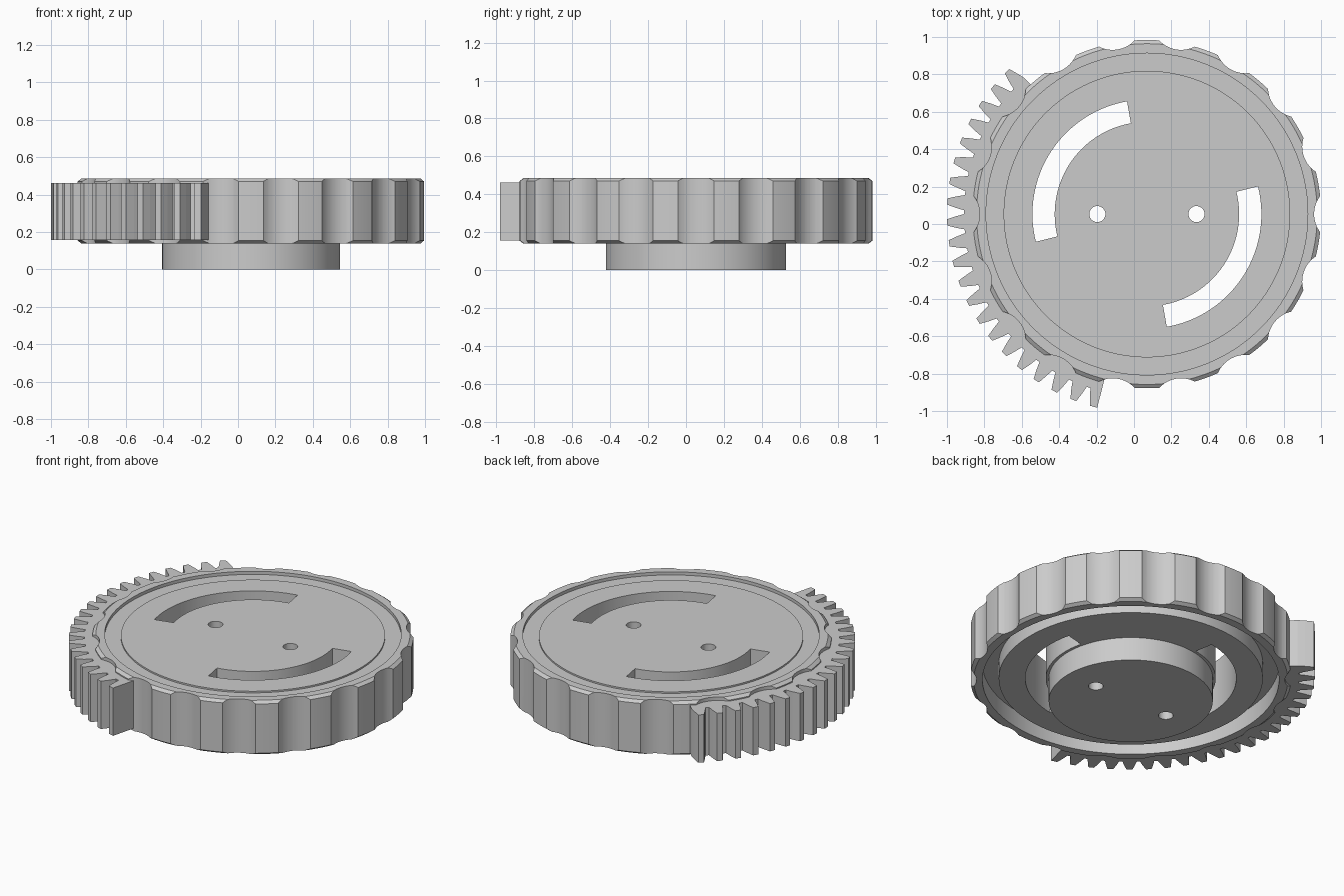
import bpy
import bmesh
from math import cos, sin, radians, pi
from mathutils import Matrix, Vector

if "Cube" in bpy.data.objects:
    bpy.data.objects.remove(bpy.data.objects["Cube"])

CENTRE = Vector((0.069, 0.053, 0))

grey = bpy.data.materials.new("plain_grey")
grey.use_nodes = True
colour = (0.6, 0.6, 0.6, 1)
grey.diffuse_color = colour
grey.node_tree.nodes["Principled BSDF"].inputs["Base Color"].default_value = colour


def polar(r, deg):
    return r * cos(radians(deg)), r * sin(radians(deg))


def finish(bm, name):
    bmesh.ops.remove_doubles(bm, verts=bm.verts, dist=1e-5)
    bmesh.ops.recalc_face_normals(bm, faces=bm.faces)
    mesh = bpy.data.meshes.new(name)
    bm.to_mesh(mesh)
    bm.free()
    mesh.materials.append(grey)
    obj = bpy.data.objects.new(name, mesh)
    obj.location = CENTRE
    bpy.context.collection.objects.link(obj)
    return obj


def lathe(name, profile, steps):
    bm = bmesh.new()
    verts = [bm.verts.new((r, 0, z)) for r, z in profile]
    edges = [bm.edges.new(pair) for pair in zip(verts, verts[1:])]
    bmesh.ops.spin(bm, geom=verts + edges, cent=(0, 0, 0), axis=(0, 0, 1),
                   angle=2 * pi, steps=steps, use_merge=True)
    return finish(bm, name)


def prism(bm, points, z0, z1):
    face = bm.faces.new([bm.verts.new((x, y, z0)) for x, y in points])
    new = bmesh.ops.extrude_face_region(bm, geom=[face])["geom"]
    top = [v for v in new if isinstance(v, bmesh.types.BMVert)]
    bmesh.ops.translate(bm, verts=top, vec=(0, 0, z1 - z0))


def cylinder(bm, r, x, y, segments):
    bmesh.ops.create_cone(bm, cap_ends=True, segments=segments, radius1=r, radius2=r,
                          depth=2, matrix=Matrix.Translation((x, y, 0)))


def cut(obj, cutter):
    bpy.context.view_layer.objects.active = obj
    mod = obj.modifiers.new("cut", 'BOOLEAN')
    mod.object = cutter
    mod.operation = 'DIFFERENCE'
    mod.solver = 'EXACT'
    bpy.ops.object.modifier_apply(modifier=mod.name)


def smooth(obj):
    bpy.ops.object.select_all(action='DESELECT')
    obj.select_set(True)
    bpy.context.view_layer.objects.active = obj
    bpy.ops.object.shade_smooth_by_angle(angle=radians(20))


# Wheel: chamfered rim, ring groove below, shallow stepped recess above
wheel = lathe("grip_wheel", [
    (0, 0.15), (0.766, 0.15), (0.766, 0.25), (0.86, 0.25), (0.86, 0.14),
    (0.911, 0.14), (0.931, 0.155), (0.931, 0.47), (0.911, 0.485),
    (0.86, 0.485), (0.86, 0.465), (0.766, 0.465), (0.766, 0.475), (0, 0.475)], 180)

# Hub below the wheel
hub = lathe("hub", [(0, 0), (0.476, 0), (0.476, 0.15), (0, 0.15)], 96)

# Finger scallops around the rim
bm = bmesh.new()
for i in range(18):
    cylinder(bm, 0.161, *polar(1.055, 20 * i), 64)
scallops = finish(bm, "scallop_cutter")

# Curved slots, repeated at half a turn
bm = bmesh.new()
for start in (100, 280):
    angles = [start + 94 * i / 40 for i in range(41)]
    outline = [polar(0.612, a) for a in angles] + [polar(0.493, a) for a in reversed(angles)]
    prism(bm, outline, -1, 1)
slots = finish(bm, "slot_cutter")

# Two pin holes
bm = bmesh.new()
for side in (-1, 1):
    cylinder(bm, 0.043, side * 0.265, 0, 32)
holes = finish(bm, "hole_cutter")

bpy.context.view_layer.update()
for cutter in (scallops, slots, holes):
    cut(wheel, cutter)
cut(hub, holes)
for cutter in (scallops, slots, holes):
    bpy.data.objects.remove(cutter)

# Gear sector: tapered teeth on a band, last tooth ending in a radial face
outline = []
for i in range(21):
    mid = 134.4 + 6 * i
    outline += [polar(r, mid + d) for r, d in
                ((0.978, -2.4), (1.02, -1.75), (1.069, -0.9))]
    if i < 20:
        outline += [polar(r, mid + d) for r, d in
                    ((1.069, 0.9), (1.02, 1.75), (0.978, 2.4))]
    else:
        outline.append(polar(1.069, mid + 1.2))
outline += [polar(0.88, 255.6 - 3.1 * i) for i in range(41)]
bm = bmesh.new()
prism(bm, outline, 0.157, 0.463)
finish(bm, "gear_sector")

for obj in (wheel, hub):
    smooth(obj)
